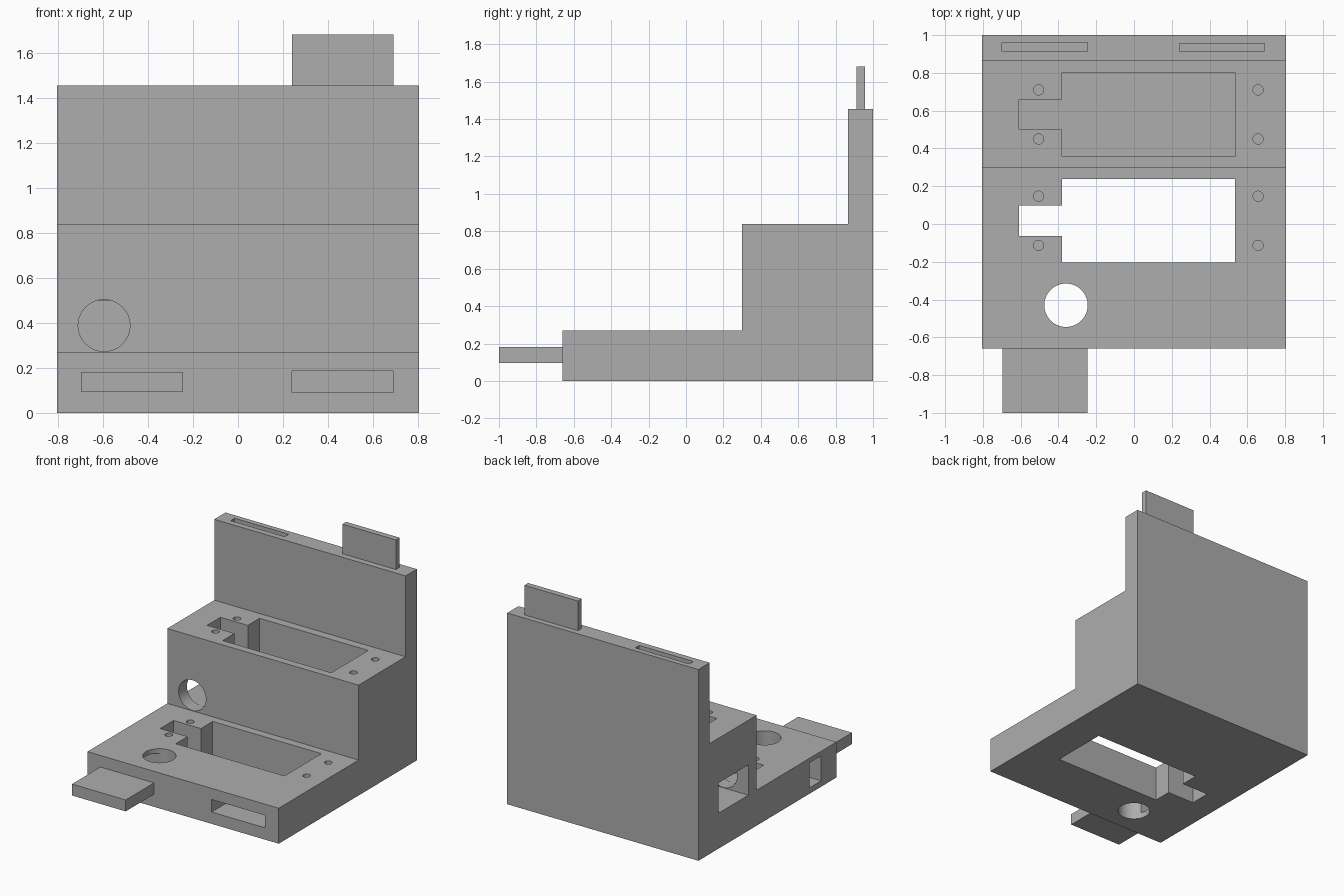
import bpy, bmesh
from mathutils import Matrix, Vector

default = bpy.data.objects.get("Cube")
if default:
    bpy.data.objects.remove(default, do_unlink=True)

grey = bpy.data.materials.new("plain grey")
grey.use_nodes = True
colour = (0.42, 0.42, 0.42, 1)
grey.diffuse_color = colour
grey.node_tree.nodes["Principled BSDF"].inputs["Base Color"].default_value = colour


def finish(name, bm):
    bmesh.ops.recalc_face_normals(bm, faces=bm.faces)
    mesh = bpy.data.meshes.new(name)
    bm.to_mesh(mesh)
    bm.free()
    mesh.materials.append(grey)
    obj = bpy.data.objects.new(name, mesh)
    bpy.context.scene.collection.objects.link(obj)
    return obj


def prism(name, points, vector):
    """Extrude a closed outline along a vector."""
    bm = bmesh.new()
    face = bm.faces.new([bm.verts.new(p) for p in points])
    new = bmesh.ops.extrude_face_region(bm, geom=[face])["geom"]
    verts = [v for v in new if isinstance(v, bmesh.types.BMVert)]
    bmesh.ops.translate(bm, verts=verts, vec=vector)
    return finish(name, bm)


def box(name, x, y, z):
    outline = [(x[0], y[0], z[0]), (x[1], y[0], z[0]),
               (x[1], y[1], z[0]), (x[0], y[1], z[0])]
    return prism(name, outline, (0, 0, z[1] - z[0]))


def cylinder(name, centre, radius, depth, axis="Z", sides=48):
    bm = bmesh.new()
    turn = Matrix.Rotation(1.5707963, 4, "X") if axis == "Y" else Matrix()
    bmesh.ops.create_cone(bm, cap_ends=True, segments=sides, radius1=radius,
                          radius2=radius, depth=depth,
                          matrix=Matrix.Translation(Vector(centre)) @ turn)
    return finish(name, bm)


def cut(body, cutter):
    """Subtract the cutter from the body and discard it."""
    cutter.hide_render = True
    mod = body.modifiers.new("cut", "BOOLEAN")
    mod.operation, mod.solver, mod.object = "DIFFERENCE", "EXACT", cutter
    graph = bpy.context.evaluated_depsgraph_get()
    mesh = bpy.data.meshes.new_from_object(body.evaluated_get(graph))
    body.modifiers.clear()
    body.data = mesh
    bpy.data.objects.remove(cutter, do_unlink=True)


# Stepped body
W, LOW, MID, TOP = 0.805, 0.27, 0.84, 1.455
profile = [(-0.66, 0), (1, 0), (1, TOP), (0.865, TOP),
           (0.865, MID), (0.30, MID), (0.30, LOW), (-0.66, LOW)]
body = prism("stepped_body", [(-W, y, z) for y, z in profile], (2 * W, 0, 0))


# Notched pockets with four screw holes, one per step
def pocket(mid_y, floor, top):
    h, n = 0.222, 0.08
    outline = [(-0.38, -h), (0.535, -h), (0.535, h), (-0.38, h),
               (-0.38, n), (-0.61, n), (-0.61, -n), (-0.38, -n)]
    cut(body, prism("pocket_cutter", [(x, mid_y + y, floor) for x, y in outline],
                    (0, 0, top + 0.1 - floor)))
    for x in (-0.505, 0.657):
        for dy in (-0.13, 0.13):
            cut(body, cylinder("screw_cutter", (x, mid_y + dy, top), 0.027, 0.3, sides=24))


pocket(0.017, -0.1, LOW)
pocket(0.58, LOW, MID)

# Cable holes and the side windows that meet them
cut(body, box("upper_window_cutter", (-1, -0.30), (0.40, 0.76), (LOW, 0.50)))
cut(body, cylinder("front_hole_cutter", (-0.595, 0.34, 0.388), 0.115, 0.2, "Y"))
cut(body, cylinder("floor_hole_cutter", (-0.36, -0.43, 0.1), 0.115, 0.6))
cut(body, box("lower_window_cutter", (-1, -0.36), (-0.475, -0.335), (0.045, 0.235)))

# Slots that receive a neighbour's tabs
cut(body, box("front_slot_cutter", (0.24, 0.69), (-0.8, -0.31), (0.09, 0.185)))
cut(body, box("top_slot_cutter", (-0.70, -0.245), (0.912, 0.96), (1.22, 1.6)))

# Joining tabs
box("front_tab", (-0.697, -0.245), (-1, -0.66), (0.095, 0.182))
box("top_tab", (0.24, 0.69), (0.912, 0.957), (TOP, 1.68))

# Keep flat faces crisp and round holes smooth
bpy.ops.object.select_all(action="DESELECT")
body.select_set(True)
bpy.context.view_layer.objects.active = body
bpy.ops.object.shade_smooth_by_angle()
